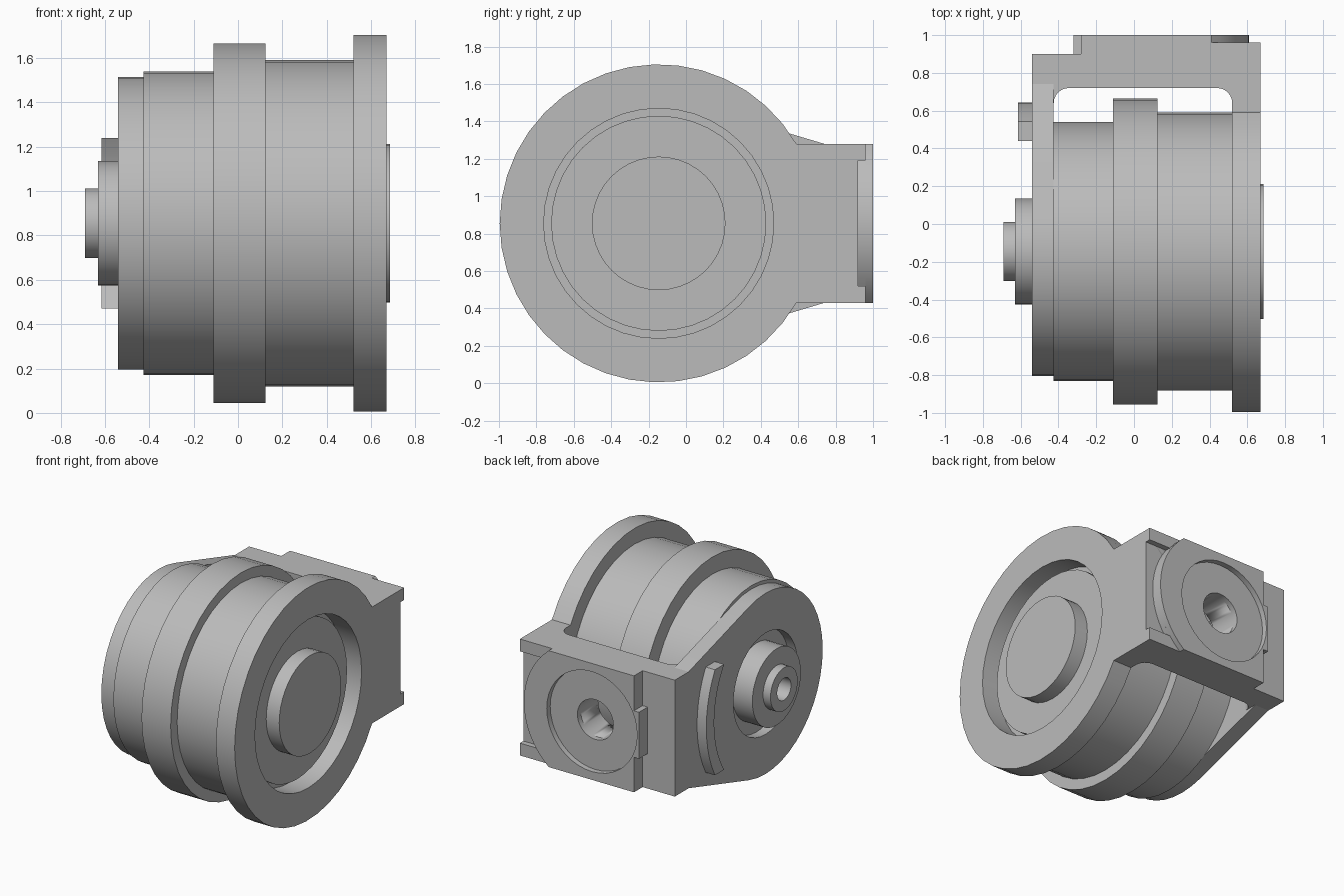
import bpy, bmesh
from math import sin, cos, radians, degrees, asin, acos, atan2, hypot, sqrt

if "Cube" in bpy.data.objects:
    bpy.data.objects.remove(bpy.data.objects["Cube"], do_unlink=True)

CY, CZ = -0.146, 0.855      # drum axis, running along x
HALF = 0.425                # half height of the bracket
LOW, HIGH = CZ - HALF, CZ + HALF
FX, FR = 0.06, 0.55         # centre and radius of the round mounting face

grey = bpy.data.materials.new("machined grey")
grey.use_nodes = True
colour = (0.5, 0.5, 0.5, 1)
grey.diffuse_color = colour
grey.node_tree.nodes["Principled BSDF"].inputs["Base Color"].default_value = colour


def finish(bm, name):
    bmesh.ops.recalc_face_normals(bm, faces=bm.faces)
    mesh = bpy.data.meshes.new(name)
    bm.to_mesh(mesh)
    bm.free()
    ob = bpy.data.objects.new(name, mesh)
    bpy.context.collection.objects.link(ob)
    mesh.materials.append(grey)
    bpy.ops.object.select_all(action='DESELECT')
    ob.select_set(True)
    bpy.context.view_layer.objects.active = ob
    bpy.ops.object.shade_smooth_by_angle(angle=radians(30))
    return ob


def arc(cx, cy, r, start, end, steps):
    angles = [radians(start + (end - start) * i / steps) for i in range(steps + 1)]
    return [(cx + r * cos(a), cy + r * sin(a)) for a in angles]


def circle(cx, cy, r, n=40):
    return arc(cx, cy, r, 0, 360, n)[:-1]


def extrude(name, axis, lo, hi, *loops):
    """Outline plus optional hole loops, extruded along one axis."""
    place = {'x': lambda a, b, h: (h, a, b),
             'y': lambda a, b, h: (a, h, b),
             'z': lambda a, b, h: (a, b, h)}[axis]
    bm = bmesh.new()
    edges = []
    for loop in loops:
        vs = [bm.verts.new(place(a, b, lo)) for a, b in loop]
        edges += [bm.edges.new((vs[i - 1], vs[i])) for i in range(len(vs))]
    if len(loops) == 1:
        bm.faces.new(vs)
    else:
        bmesh.ops.triangle_fill(bm, edges=edges, use_beauty=True)
    new = bmesh.ops.extrude_face_region(bm, geom=bm.faces[:], use_keep_orig=True)
    moved = [g for g in new['geom'] if isinstance(g, bmesh.types.BMVert)]
    bmesh.ops.translate(bm, verts=moved, vec=place(0, 0, hi - lo))
    return finish(bm, name)


def lathe(name, profile, n=40):
    """Spin (x, radius) points around the drum axis."""
    bm = bmesh.new()
    vs = [bm.verts.new((x, CY, CZ + r)) for x, r in profile]
    edges = [bm.edges.new(pair) for pair in zip(vs, vs[1:])]
    bmesh.ops.spin(bm, geom=vs + edges, cent=(0, CY, CZ), axis=(1, 0, 0),
                   angle=radians(360), steps=n)
    bmesh.ops.remove_doubles(bm, verts=bm.verts, dist=0.0001)
    return finish(bm, name)


# Stepped drum with its bored hub on one end and boss on the other
lathe("drum", [(-0.5, 0), (-0.5, 0.08), (-0.69, 0.08), (-0.69, 0.157),
               (-0.63, 0.157), (-0.63, 0.28), (-0.47, 0.28), (-0.47, 0.37),
               (-0.425, 0.37), (-0.425, 0.685), (-0.11, 0.685), (-0.11, 0.81),
               (0.125, 0.81), (0.125, 0.735), (0.52, 0.735), (0.52, 0.575),
               (0.58, 0.575), (0.58, 0.357), (0.685, 0.357), (0.685, 0)])

# Large flange that runs into the bracket arm
join = degrees(asin(HALF / 0.85))
extrude("large_flange", 'x', 0.52, 0.67,
        arc(CY, CZ, 0.85, join, 360 - join, 34) + [(0.6, LOW), (0.6, HIGH)],
        circle(CY, CZ, 0.615))

# Small flange with sides tapering tangentially to the bracket
reach = 0.74 - CY
tangent = degrees(atan2(HALF, reach) + acos(0.66 / hypot(reach, HALF)))
extrude("small_flange", 'x', -0.54, -0.425,
        arc(CY, CZ, 0.66, tangent, 360 - tangent, 26) + [(0.74, LOW), (0.74, HIGH)],
        circle(CY, CZ, 0.37))

# Curved stop on the small flange, with level ends
outer, inner = degrees(asin(0.385 / 0.79)), degrees(asin(0.385 / 0.7))
extrude("curved_stop", 'x', -0.615, -0.54,
        arc(CY, CZ, 0.79, -outer, outer, 10) + arc(CY, CZ, 0.7, inner, -inner, 10))

# Bracket frame with rounded inner corners
frame = extrude("bracket_frame", 'z', LOW, HIGH,
                [(-0.54, 0.74), (-0.54, 0.9), (-0.28, 0.9), (-0.28, 0.92),
                 (0.67, 0.92), (0.67, 0.6), (0.52, 0.6)]
                + arc(0.44, 0.64, 0.08, 0, 90, 6)
                + arc(-0.345, 0.64, 0.08, 90, 180, 6) + [(-0.425, 0.74)])

# Bore through the bracket
cutter = extrude("bore_cutter", 'y', 0.6, 1.1, circle(FX, CZ, 0.145))
cutter.hide_render = True
cutter.hide_set(True)
bore = frame.modifiers.new("bore", 'BOOLEAN')
bore.operation = 'DIFFERENCE'
bore.solver = 'EXACT'
bore.object = cutter
bpy.context.view_layer.objects.active = frame
bpy.ops.object.modifier_apply(modifier="bore")
bpy.data.objects.remove(cutter, do_unlink=True)

# Mounting face: notched layer, then the raised round-ended face
TAB = 0.17
left_edge = [(-0.28, HIGH), (-0.28, CZ + TAB), (-0.32, CZ + TAB),
             (-0.32, CZ - TAB), (-0.28, CZ - TAB), (-0.28, LOW)]
notch = 0.335
a = degrees(asin(notch / FR))
extrude("mounting_base", 'y', 0.92, 0.96,
        left_edge + [(0.67, LOW), (0.67, CZ - notch)]
        + arc(FX, CZ, FR, -a, a, 12) + [(0.67, CZ + notch), (0.67, HIGH)],
        circle(FX, CZ, 0.145))
b = degrees(asin(HALF / FR))
extrude("mounting_face", 'y', 0.96, 1.0,
        left_edge + arc(FX, CZ, FR, -b, b, 16), circle(FX, CZ, 0.365))
extrude("side_tab", 'y', 0.9, 0.92,
        [(-0.32, CZ - TAB), (-0.28, CZ - TAB), (-0.28, CZ + TAB), (-0.32, CZ + TAB)])
